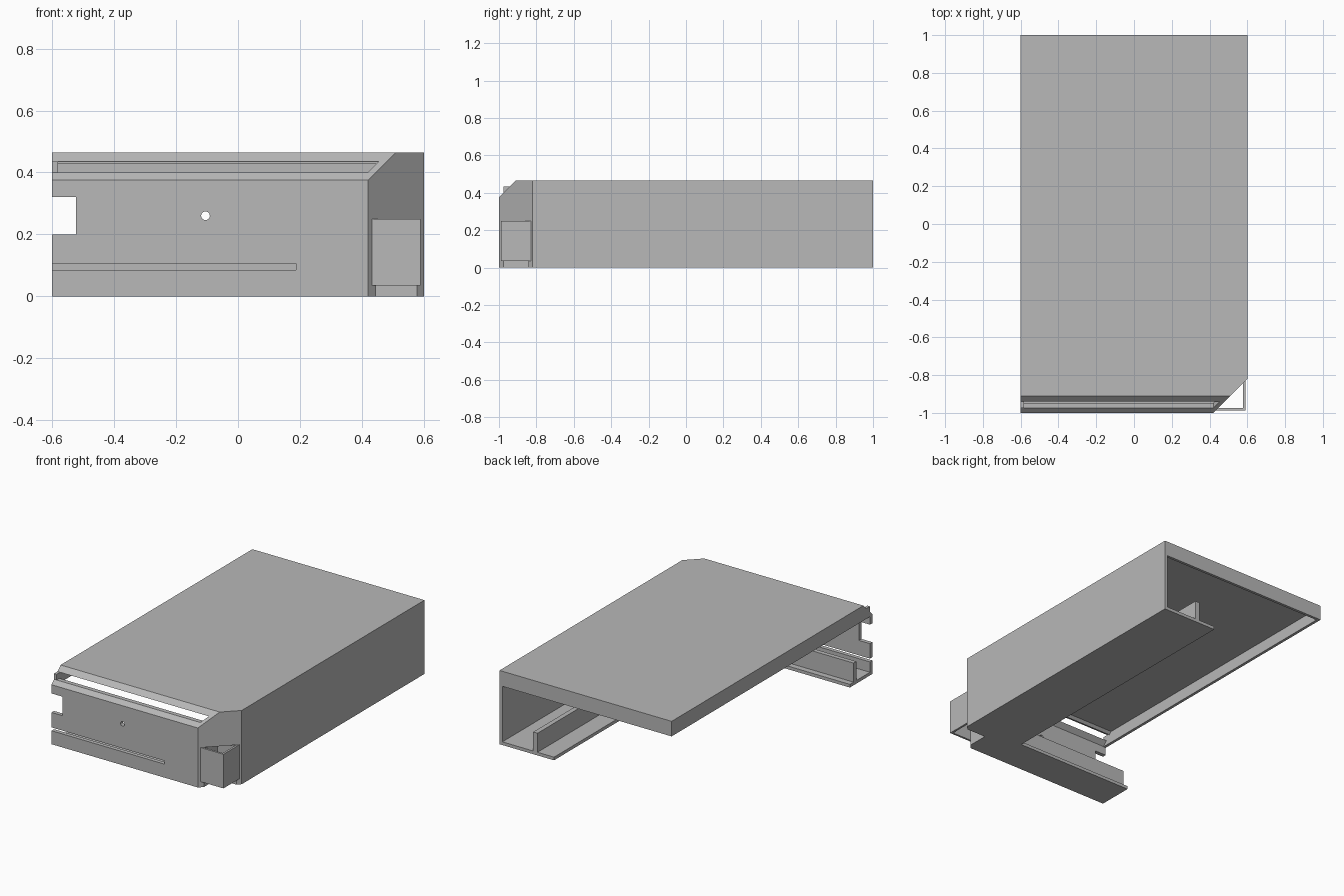
import bpy, bmesh
from mathutils import Vector

if "Cube" in bpy.data.objects:
    bpy.data.objects.remove(bpy.data.objects["Cube"], do_unlink=True)

grey = bpy.data.materials.new("light_grey")
grey.use_nodes = True
colour = (0.48, 0.48, 0.48, 1)
grey.diffuse_color = colour
grey.node_tree.nodes["Principled BSDF"].inputs["Base Color"].default_value = colour


def prism(name, plan, z0, z1, slope=None):
    """Extrude a plan outline upward; slope trims the top front where z - y > slope."""
    bm = bmesh.new()
    face = bm.faces.new([bm.verts.new((x, y, z0)) for x, y in plan])
    out = bmesh.ops.extrude_face_region(bm, geom=[face])
    for v in out["geom"]:
        if isinstance(v, bmesh.types.BMVert):
            v.co.z = z1
    if slope is not None:
        cut = bmesh.ops.bisect_plane(bm, geom=bm.verts[:] + bm.edges[:] + bm.faces[:],
                                     plane_co=Vector((0, 0, slope)),
                                     plane_no=Vector((0, -1, 1)), clear_outer=True)
        edges = [e for e in cut["geom_cut"] if isinstance(e, bmesh.types.BMEdge)]
        bmesh.ops.holes_fill(bm, edges=edges)
    bmesh.ops.recalc_face_normals(bm, faces=bm.faces)
    mesh = bpy.data.meshes.new(name)
    bm.to_mesh(mesh)
    bm.free()
    mesh.materials.append(grey)
    obj = bpy.data.objects.new(name, mesh)
    bpy.context.collection.objects.link(obj)
    return obj


def box(name, x0, x1, y0, y1, z0, z1):
    return prism(name, [(x0, y0), (x1, y0), (x1, y1), (x0, y1)], z0, z1)


def corner_plan(x0, x1, y0, y1, diagonal):
    """Rectangle whose front corner is cut along y = x - diagonal."""
    return [(x0, y0), (y0 + diagonal, y0), (x1, x1 - diagonal), (x1, y1), (x0, y1)]


def cut(target, cutter):
    cutter.hide_render = True
    mod = target.modifiers.new("cut", "BOOLEAN")
    mod.operation = "DIFFERENCE"
    mod.solver = "EXACT"
    mod.object = cutter
    bpy.context.view_layer.objects.active = target
    bpy.ops.object.modifier_apply(modifier=mod.name)
    bpy.data.objects.remove(cutter, do_unlink=True)


# Outer shell with sloped front edge and cut corner
shell = prism("case_shell", corner_plan(-0.6, 0.6, -1, 1, 1.42), 0, 0.465, 1.375)

# Hollow under the roof, leaving hanging lips at the back and open side
cut(shell, prism("roof_hollow", corner_plan(-0.582, 0.58, -0.975, 0.983, 1.392), 0.1, 0.443, 1.347))

# Open side and open back below the lips
cut(shell, prism("side_opening", corner_plan(-0.8, 0.58, -0.975, 1.2, 1.392), 0.02, 0.37, 1.347))

# Floor remains only as an L-shaped strip
cut(shell, box("floor_opening", -0.8, 0.22, -0.775, 1.2, -0.1, 0.06))

# Front wall notch, long groove and round hole
cut(shell, box("notch", -0.8, -0.523, -1.1, -0.9, 0.2, 0.32))
cut(shell, box("groove", -0.8, 0.187, -1.1, -0.9, 0.085, 0.106))
bpy.ops.mesh.primitive_cylinder_add(vertices=24, radius=0.014, depth=0.3,
                                    location=(-0.105, -1, 0.26), rotation=(1.5708, 0, 0))
cut(shell, bpy.context.object)

# Long slot in the sloped edge, with a slanted end
slot = box("slope_slot", -0.582, 0.42, -1.1, -0.92, 0.4, 0.435)
for v in slot.data.vertices:
    if v.co.x > 0 and v.co.z > 0.42:
        v.co.x += 0.035
cut(shell, slot)

# Square pocket cut into the corner
cut(shell, box("pocket_cut", 0.445, 0.75, -1.2, -0.842, -0.1, 0.25))

# Small tab closing the outer end of the slot
box("slot_tab", -0.6, -0.582, -0.975, -0.93, 0.4, 0.435)

# Upright ribs along the floor strip
box("front_rib", -0.6, 0.335, -0.84, -0.812, 0.018, 0.14)
box("side_rib", 0.335, 0.365, -0.84, 1, 0.018, 0.14)

# Corner pocket: inner walls behind the cut, outer plates in front of it
box("pocket_inner_back", 0.433, 0.578, -0.842, -0.83, 0, 0.25)
box("pocket_inner_side", 0.433, 0.445, -0.975, -0.842, 0, 0.25)
box("pocket_front_plate", 0.43, 0.59, -0.988, -0.975, 0.035, 0.25)
box("pocket_side_plate", 0.577, 0.59, -0.975, -0.83, 0.035, 0.25)
